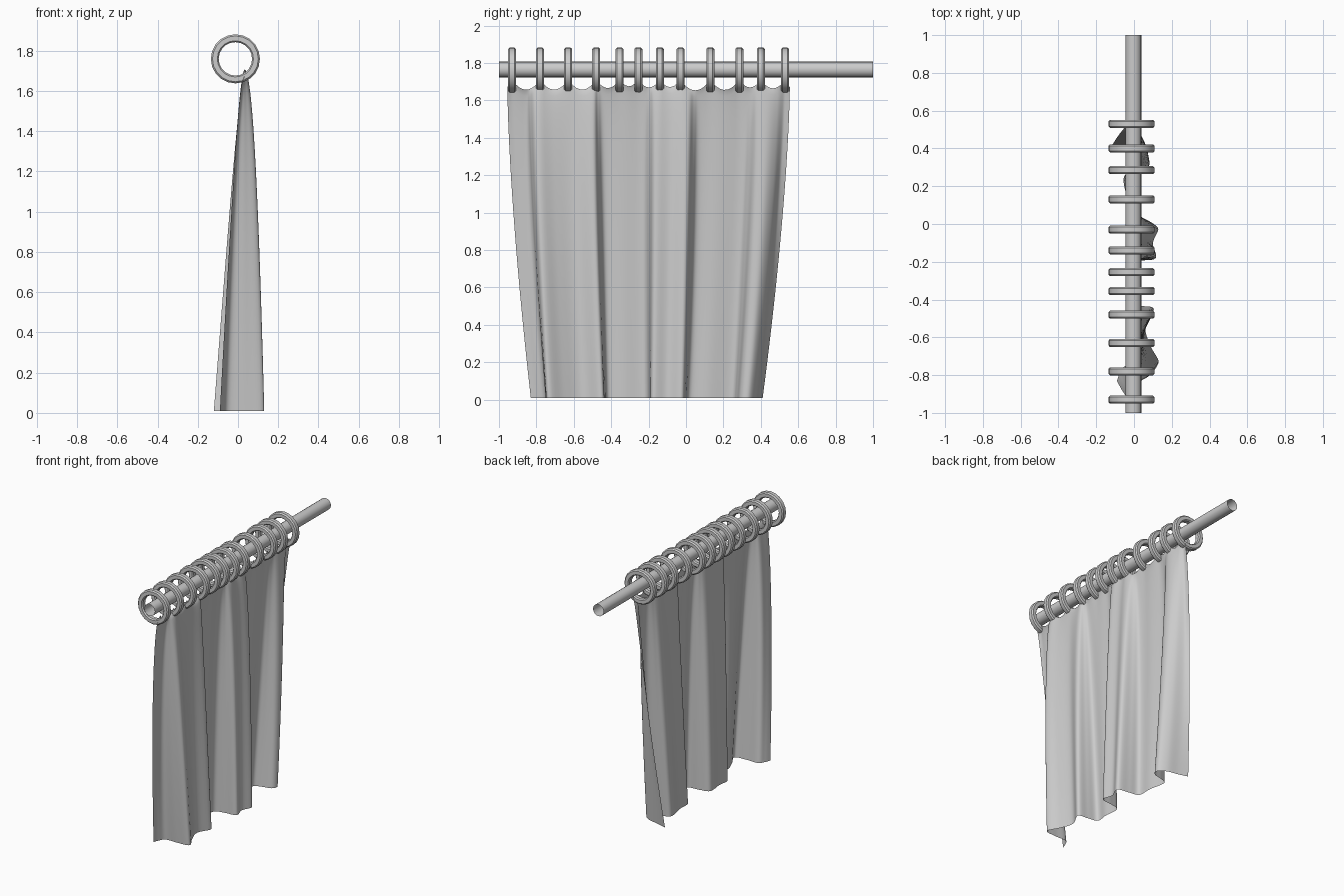
import bpy, math

if "Cube" in bpy.data.objects:
    bpy.data.objects.remove(bpy.data.objects["Cube"])

RINGS = [-.93, -.78, -.63, -.48, -.355, -.255, -.14, -.03, .13, .285, .40, .53]


def make(name, verts, faces, angle):
    me = bpy.data.meshes.new(name)
    me.from_pydata(verts, [], faces)
    ob = bpy.data.objects.new(name, me)
    bpy.context.collection.objects.link(ob)
    bpy.ops.object.select_all(action='DESELECT')
    ob.select_set(True)
    bpy.context.view_layer.objects.active = ob
    bpy.ops.object.shade_smooth_by_angle(angle=math.radians(angle))
    return ob


# Rod: open tube along y
bpy.ops.mesh.primitive_cylinder_add(vertices=16, radius=.042, depth=2, end_fill_type='NOTHING',
                                    location=(-.003, 0, 1.765), rotation=(math.pi / 2, 0, 0))
bpy.context.object.name = "curtain_rod"
bpy.ops.object.shade_smooth_by_angle(angle=math.radians(40))

# Rings on the rod: chamfered flat-sided section (radius offset, y) swept round
SECTION = [(.020, -.013), (.020, .013), (.012, .0215), (-.012, .0215),
           (-.019, .013), (-.019, -.013), (-.012, -.0215), (.012, -.0215)]
SEG, K = 20, len(SECTION)
for i, y in enumerate(RINGS):
    verts, faces = [], []
    for s in range(SEG):
        a = 2 * math.pi * s / SEG
        for r, dy in SECTION:
            verts.append((-.013 + (.102 + r) * math.cos(a), y + dy, 1.76 + (.102 + r) * math.sin(a)))
        for k in range(K):
            t, k2 = (s + 1) % SEG * K, (k + 1) % K
            faces.append((s * K + k, s * K + k2, t + k2, t + k))
    make(f"ring_{i + 1}", verts, faces, 25)

# Curtain hem seen from above, as (y, x) points
HEM = [(-.83, -.09), (-.79, -.075), (-.752, -.045), (-.75, .045), (-.735, .13), (-.65, .09),
       (-.55, .06), (-.45, .105), (-.433, .03), (-.415, -.04), (-.33, -.035), (-.22, -.04),
       (-.195, .03), (-.18, .115), (-.10, .10), (-.02, .127), (0, .04), (.02, -.03),
       (.12, -.035), (.24, -.055), (.27, -.01), (.29, .065), (.335, .08), (.372, .03),
       (.39, -.05), (.41, -.12)]


def spline(pts, steps):
    """Catmull-Rom through the points."""
    out = []
    for i in range(len(pts) - 1):
        p = [pts[max(0, min(len(pts) - 1, i + k))] for k in (-1, 0, 1, 2)]
        for s in range(steps):
            t = s / steps
            out.append([.5 * (2 * b + (c - a) * t + (2 * a - 5 * b + 4 * c - d) * t * t
                              + (3 * b - a - 3 * c + d) * t ** 3) for a, b, c, d in zip(*p)])
    return out + [list(pts[-1])]


def top_z(y):
    """Heading sags between the rings."""
    for a, b in zip(RINGS, RINGS[1:]):
        if a <= y <= b:
            t = (y - a) / (b - a)
            return 1.71 - .35 * (b - a) * 4 * t * (1 - t)
    return 1.71 - 1.6 * min(abs(y - RINGS[0]), abs(y - RINGS[-1]))


def fade(d, h):
    """Fold depth at distance h below the heading; deep back folds open late."""
    if d > 0:
        return d * h ** .45
    return max(d, -.093) * h ** .55 + min(d + .093, 0) * h ** 1.3


# Curtain: hem profile fading upwards into a straight, wider heading
hem = spline(HEM, 6)
n, rows = len(hem), 32
verts, faces = [], []
for r in range(rows + 1):
    h = (r / rows) ** 1.4
    for c, (yb, xb) in enumerate(hem):
        yt = -.955 + 1.51 * (.7 * (yb + .83) / 1.24 + .3 * c / (n - 1))
        x = .033 + fade(xb - .033, h)
        y = yt + (yb - yt) * h ** 1.5
        zt = top_z(yt)
        verts.append((x, y, zt + (.01 - zt) * h))
for r in range(rows):
    for c in range(n - 1):
        a = r * n + c
        faces.append((a, a + n, a + n + 1, a + 1))
make("curtain", verts, faces, 60)
